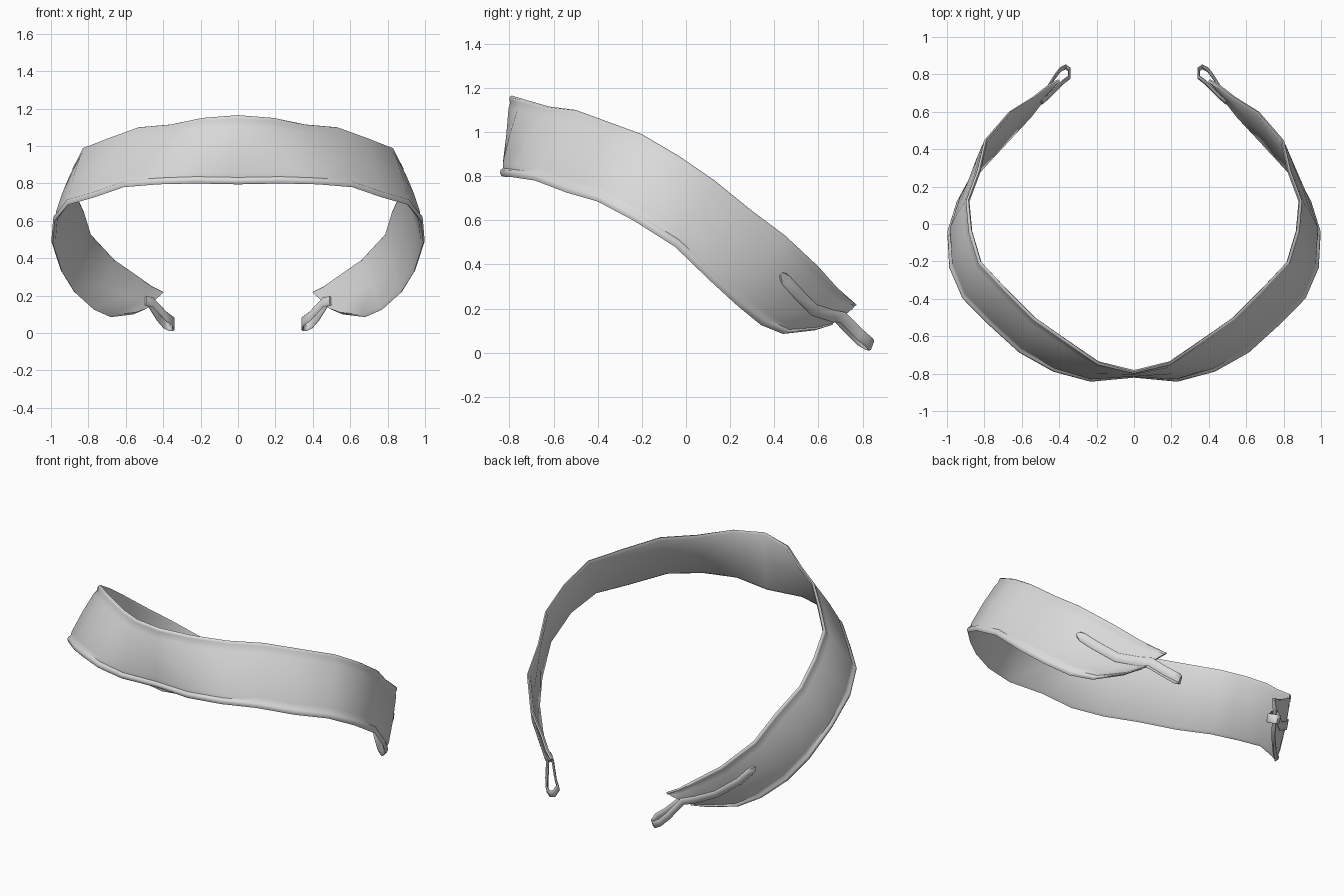
import bpy, bmesh, math
from mathutils import Vector

if "Cube" in bpy.data.objects:
    bpy.data.objects.remove(bpy.data.objects["Cube"])

grey = bpy.data.materials.new("light_grey")
grey.diffuse_color = (0.7, 0.7, 0.7, 1)
grey.use_nodes = True
grey.node_tree.nodes["Principled BSDF"].inputs["Base Color"].default_value = grey.diffuse_color

# Stations along the right half of the band: upper edge, lower edge
HALF = [
    ((0, -.79, 1.165), (0, -.81, .795)),
    ((.19, -.74, 1.15), (.23, -.835, .80)),
    ((.36, -.62, 1.115), (.43, -.785, .795)),
    ((.53, -.50, 1.10), (.61, -.685, .78)),
    ((.68, -.35, 1.045), (.77, -.54, .725)),
    ((.82, -.20, .99), (.91, -.40, .685)),
    ((.87, -.03, .89), (.98, -.24, .60)),
    ((.885, .13, .78), (.99, -.05, .48)),
    ((.825, .29, .65), (.94, .11, .325)),
    ((.79, .45, .53), (.87, .23, .215)),
    ((.66, .60, .39), (.77, .34, .125)),
    ((.53, .68, .30), (.68, .44, .085)),
    ((.46, .735, .25), (.56, .57, .10)),
    ((.40, .77, .22), (.50, .65, .125)),
]
half = [(Vector(t), Vector(b)) for t, b in HALF]
flip = lambda v: Vector((-v.x, v.y, v.z))
stations = [(flip(t), flip(b)) for t, b in half[:0:-1]] + half
MID = len(half) - 1

# Cross-section: height fraction and outward offset, with a rolled rim and groove
SECTION = [(0, 0), (.03, .012), (.07, .013), (.10, .005), (.16, .011), (.5, .015),
           (.84, .011), (.91, .005), (.95, .010), (.98, .009), (1, 0),
           (.96, -.010), (.5, -.004), (.05, -.010)]


def normal(i):
    mids = [(t + b) / 2 for t, b in stations]
    along = mids[min(i + 1, len(mids) - 1)] - mids[max(i - 1, 0)]
    return along.cross(stations[i][0] - stations[i][1]).normalized()


def on_band(s, t, off):
    """Point on the right half at station s, height fraction t, offset off."""
    k = min(int(s), MID - 1)
    f = s - k
    ps = [stations[MID + j][1].lerp(stations[MID + j][0], t) + normal(MID + j) * off
          for j in (k, k + 1)]
    return ps[0].lerp(ps[1], f)


def loft(name, rings, angle):
    """Skin a row of closed rings and cap both ends."""
    bm = bmesh.new()
    rows = [[bm.verts.new(p) for p in r] for r in rings]
    n = len(rows[0])
    for a, b in zip(rows, rows[1:]):
        for j in range(n):
            bm.faces.new((a[j], a[(j + 1) % n], b[(j + 1) % n], b[j]))
    bm.faces.new(rows[0])
    bm.faces.new(rows[-1][::-1])
    bmesh.ops.recalc_face_normals(bm, faces=bm.faces[:])
    me = bpy.data.meshes.new(name)
    bm.to_mesh(me)
    bm.free()
    me.materials.append(grey)
    ob = bpy.data.objects.new(name, me)
    bpy.context.collection.objects.link(ob)
    bpy.ops.object.select_all(action='DESELECT')
    ob.select_set(True)
    bpy.context.view_layer.objects.active = ob
    bpy.ops.object.shade_smooth_by_angle(angle=math.radians(angle))
    return ob


# Wide curved band
loft("band", [[b.lerp(t, h) + normal(i) * o for h, o in SECTION]
              for i, (t, b) in enumerate(stations)], 50)

# Narrow strap: along the outside of the band, round the loop, back to the inside
path = [on_band(9.42, .62, .017), on_band(9.5, .61, .018), on_band(9.62, .60, .018),
        on_band(10, .58, .019), on_band(11, .53, .019), on_band(12, .48, .019),
        on_band(13, .40, .017)]
path += [Vector(p) for p in ((.425, .785, .085), (.395, .825, .05), (.365, .84, .035),
                             (.345, .825, .037), (.345, .785, .06), (.385, .755, .09))]
path += [on_band(12.9, .40, -.014), on_band(12.2, .46, -.012)]
widths = [.010, .022, .027] + [.027] * 12


def strap_rings(side):
    rings = []
    for i, (p, w) in enumerate(zip(path, widths)):
        f = min(max((i - 4) / 4, 0), 1)
        across = Vector((-.25, .55, .75)).lerp(Vector((-.05, .35, .93)), f).normalized()
        along = path[min(i + 1, len(path) - 1)] - path[max(i - 1, 0)]
        across = (across - along * (across.dot(along) / along.length_squared)).normalized() \
            if i < 7 else across
        out = along.cross(across).normalized() * .006
        ring = [p + across * w * .8 + out, p + across * w, p + across * w * .8 - out,
                p - across * w * .8 - out, p - across * w, p - across * w * .8 + out]
        rings.append([Vector((v.x * side, v.y, v.z)) for v in ring])
    return rings


loft("strap_loop_right", strap_rings(1), 50)
loft("strap_loop_left", strap_rings(-1), 50)
